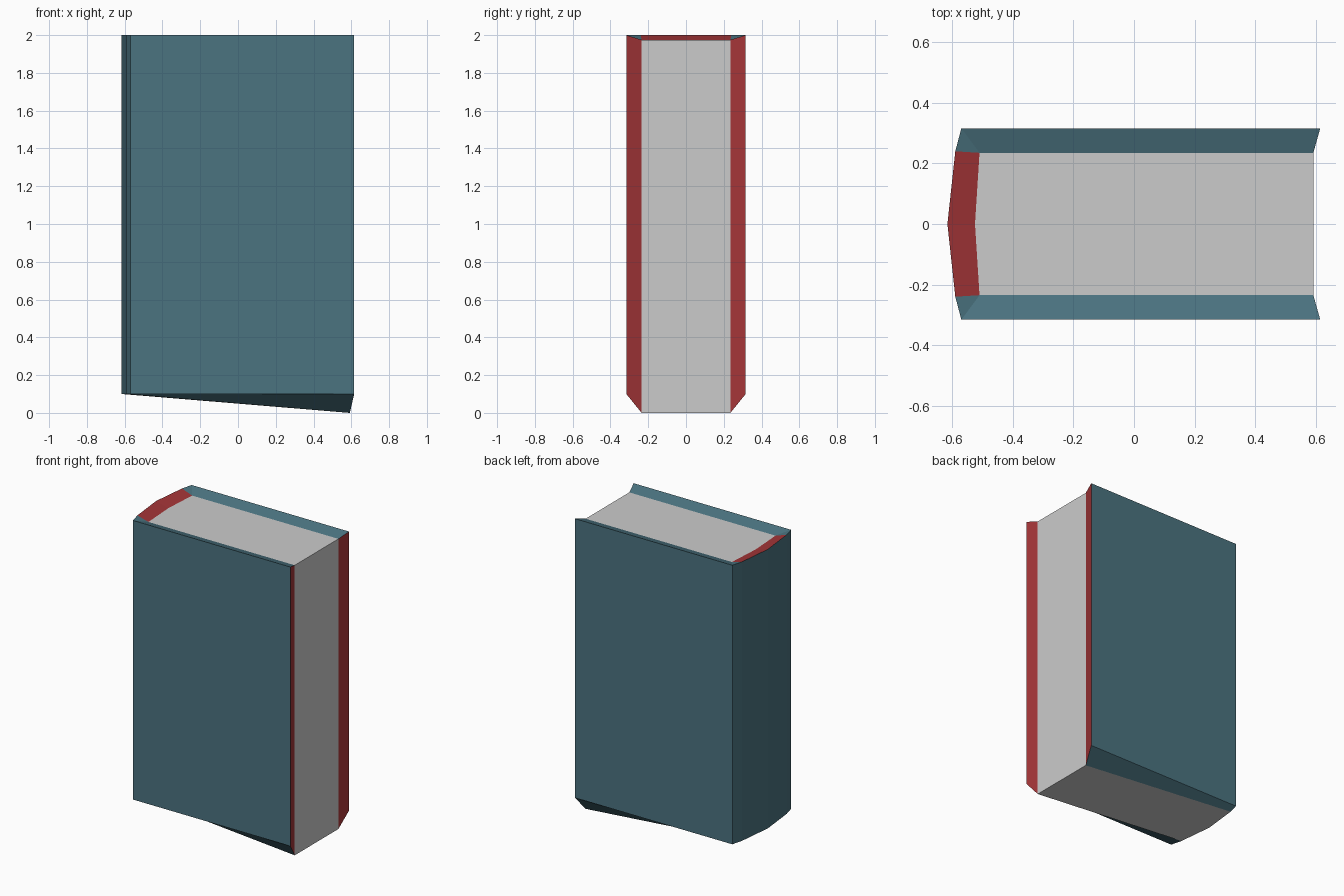
import bpy, bmesh
from mathutils import Vector

if "Cube" in bpy.data.objects:
    bpy.data.objects.remove(bpy.data.objects["Cube"])

CENTRE = Vector((0, 0, 1))
Z_TOP, Z_PAGE, Z_LOW = 2.0, 1.975, 0.1


def material(name, rgb):
    m = bpy.data.materials.new(name)
    m.diffuse_color = (*rgb, 1)
    m.use_nodes = True
    m.node_tree.nodes["Principled BSDF"].inputs["Base Color"].default_value = m.diffuse_color
    return m


def half_part(name, faces, mat=None):
    """Build the +y half of a part facing outwards, then mirror it across y."""
    bm = bmesh.new()
    for pts in faces:
        bm.faces.new([bm.verts.new(p) for p in pts])
    bmesh.ops.remove_doubles(bm, verts=bm.verts, dist=1e-4)
    bm.normal_update()
    for f in bm.faces:
        if f.normal.dot(f.calc_center_median() - CENTRE) < 0:
            f.normal_flip()
    me = bpy.data.meshes.new(name)
    bm.to_mesh(me)
    bm.free()
    if mat:
        me.materials.append(mat)
    ob = bpy.data.objects.new(name, me)
    bpy.context.collection.objects.link(ob)
    mod = ob.modifiers.new("mirror", 'MIRROR')
    mod.use_axis = (False, True, False)
    mod.use_clip = True
    return ob


def at(xy, z):
    return (xy[0], xy[1], z)


def wall(a, b):
    return [at(a, Z_LOW), at(b, Z_LOW), at(b, Z_TOP), at(a, Z_TOP)]


teal = material("teal_cover", (0.07, 0.173, 0.217))
red = material("red_lining", (0.37, 0.036, 0.039))

# plan outline of the half book: fore edge, hinge, spine shoulder, spine ridge
fore, hinge, shoulder, ridge = (0.615, 0.316), (-0.57, 0.316), (-0.59, 0.24), (-0.616, 0)
# plan outline of the half page block
page_fore, page_mid = (0.592, 0.235), (0.592, 0)
page_back, page_ridge = (-0.51, 0.235), (-0.525, 0)

# cover boards and faceted spine
half_part("cover_boards", [wall(fore, hinge)], teal)
half_part("spine", [wall(hinge, shoulder), wall(shoulder, ridge)], teal)

# sloping cover edges at top and bottom
half_part("cover_edges", [
    [at(fore, Z_TOP), at(hinge, Z_TOP), at(page_back, Z_PAGE), at(page_fore, Z_PAGE)],
    [at(hinge, Z_TOP), at(shoulder, Z_TOP), at(page_back, Z_PAGE)],
    [at(fore, Z_LOW), at(hinge, Z_LOW), at(shoulder, Z_LOW), at(page_fore, 0)],
], teal)

# red lining inside the spine top and along the fore edges
half_part("spine_lining", [
    [at(shoulder, Z_TOP), at(ridge, Z_TOP), at(page_ridge, Z_PAGE), at(page_back, Z_PAGE)],
], red)
half_part("fore_edge_lining", [
    [at(fore, Z_LOW), at(fore, Z_TOP), at(page_fore, Z_PAGE), at(page_fore, 0)],
], red)

# page block: top, fore edge and slanted underside
half_part("pages", [
    [at(page_fore, Z_PAGE), at(page_back, Z_PAGE), at(page_ridge, Z_PAGE), at(page_mid, Z_PAGE)],
    [at(page_fore, 0), at(page_fore, Z_PAGE), at(page_mid, Z_PAGE), at(page_mid, 0)],
    [at(page_fore, 0), at(shoulder, Z_LOW), at(ridge, Z_LOW), at(page_mid, 0)],
])
